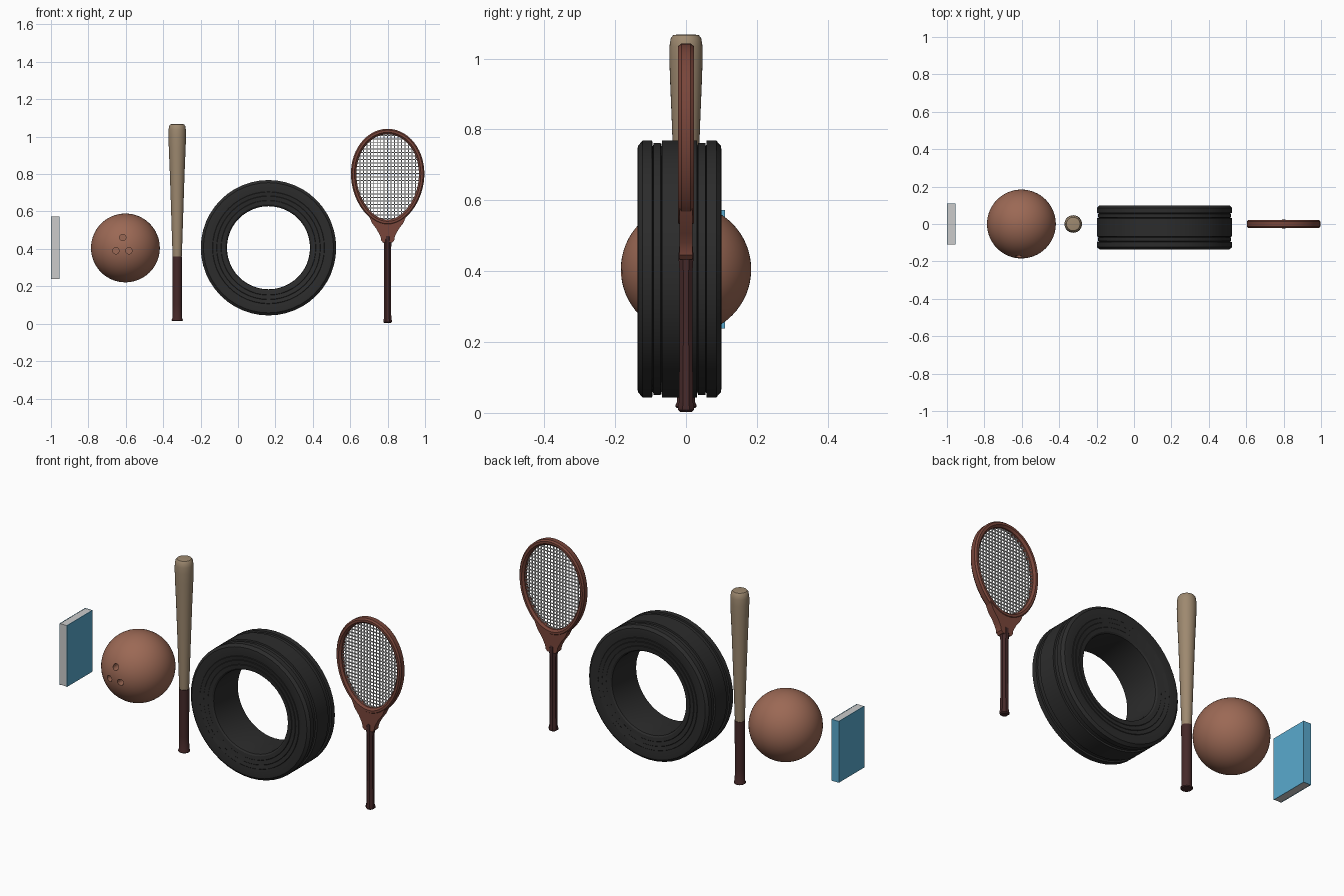
import bpy, bmesh, math
from math import sin, cos, pi, sqrt
from mathutils import Vector

if "Cube" in bpy.data.objects:
    bpy.data.objects.remove(bpy.data.objects["Cube"])


def mat(name, rgb):
    m = bpy.data.materials.new(name)
    m.diffuse_color = (*rgb, 1)
    m.use_nodes = True
    m.node_tree.nodes["Principled BSDF"].inputs["Base Color"].default_value = m.diffuse_color
    return m


BLUE = mat("book_blue", (0.10, 0.40, 0.62))
CLAY = mat("ball_brown", (0.33, 0.14, 0.09))
WOOD = mat("bat_wood", (0.34, 0.25, 0.16))
GRIP = mat("grip_dark", (0.06, 0.022, 0.022))
RUBBER = mat("rubber", (0.025, 0.025, 0.025))
RED = mat("racket_red", (0.19, 0.06, 0.042))


def finish(name, bm, material=None, smooth=None):
    bmesh.ops.recalc_face_normals(bm, faces=bm.faces)
    me = bpy.data.meshes.new(name)
    bm.to_mesh(me)
    bm.free()
    ob = bpy.data.objects.new(name, me)
    bpy.context.collection.objects.link(ob)
    if material:
        me.materials.append(material)
    if smooth:
        bpy.ops.object.select_all(action='DESELECT')
        ob.select_set(True)
        bpy.context.view_layer.objects.active = ob
        bpy.ops.object.shade_smooth_by_angle(angle=math.radians(smooth))
    return ob


def loft(bm, rings, close=False, caps=False):
    vs = [[bm.verts.new(p) for p in r] for r in rings]
    n, k = len(vs), len(vs[0])
    for i in range(n if close else n - 1):
        a, b = vs[i], vs[(i + 1) % n]
        for j in range(k):
            bm.faces.new((a[j], a[(j + 1) % k], b[(j + 1) % k], b[j]))
    if caps:
        bm.faces.new(vs[0])
        bm.faces.new(vs[-1])


def spin_z(name, profile, segs, x, material, smooth=40, phase=0, ysc=1):
    # solid of revolution about a vertical axis, profile = (radius, z)
    bm = bmesh.new()
    loft(bm, [[(x + r * cos(2 * pi * (i + phase) / segs),
                ysc * r * sin(2 * pi * (i + phase) / segs), z)
               for i in range(segs)] for r, z in profile], caps=True)
    return finish(name, bm, material, smooth)


def box(name, lo, hi, material=None):
    bm = bmesh.new()
    bmesh.ops.create_cube(bm, size=1)
    for v in bm.verts:
        v.co = Vector([(a + b) / 2 + c * (b - a) for a, b, c in zip(lo, hi, v.co)])
    return finish(name, bm, material)


# Book: two covers, spine and page block
Z0, Z1 = 0.238, 0.573
for side, x in (("left", -1.0), ("right", -0.958)):
    box(f"book_cover_{side}", (x, -0.11, Z0), (x + 0.003, 0.11, Z1), BLUE)
box("book_spine", (-0.997, 0.107, Z0), (-0.958, 0.11, Z1), BLUE)
box("book_pages", (-0.997, -0.109, Z0 + 0.001), (-0.958, 0.107, Z1 - 0.001))

# Bowling ball with three drilled finger holes
bm = bmesh.new()
bmesh.ops.create_uvsphere(bm, u_segments=64, v_segments=32, radius=0.184)
bmesh.ops.translate(bm, vec=(-0.602, 0, 0.405), verts=bm.verts)
ball = finish("bowling_ball", bm, CLAY, 40)
bm = bmesh.new()
for hx, hz in ((-0.616, 0.461), (-0.653, 0.39), (-0.583, 0.39)):
    loft(bm, [[(hx + 0.017 * cos(2 * pi * i / 20), y, hz + 0.017 * sin(2 * pi * i / 20))
               for i in range(20)] for y in (-0.25, -0.12)], caps=True)
cutter = finish("finger_hole_cutter", bm, CLAY)
cutter.hide_render = True
mod = ball.modifiers.new("holes", 'BOOLEAN')
mod.operation = 'DIFFERENCE'
mod.solver = 'EXACT'
mod.object = cutter
bpy.context.view_layer.objects.active = ball
bpy.ops.object.modifier_apply(modifier=mod.name)
bpy.data.objects.remove(cutter)

# Baseball bat: barrel and wrapped grip with knob
BX = -0.325
spin_z("bat_barrel", [(0.024, 0.355), (0.026, 0.40), (0.030, 0.52), (0.0345, 0.66),
                      (0.040, 0.82), (0.045, 0.94), (0.047, 1.0), (0.0465, 1.035),
                      (0.043, 1.057), (0.036, 1.066), (0.02, 1.068)], 32, BX, WOOD)
spin_z("bat_grip", [(0.026, 0.014), (0.030, 0.018), (0.030, 0.021), (0.0255, 0.03),
                    (0.0245, 0.10), (0.0255, 0.30), (0.0265, 0.358)], 32, BX, GRIP)

# Tyre: half profile (radius, distance from mid plane), mirrored then revolved
half = [(0.222, 0.085), (0.224, 0.104), (0.232, 0.110), (0.252, 0.113), (0.254, 0.111),
        (0.276, 0.115), (0.278, 0.113), (0.298, 0.117), (0.300, 0.115),
        (0.335, 0.1185), (0.348, 0.117), (0.362, 0.104), (0.362, 0.077),
        (0.345, 0.075), (0.355, 0.073), (0.355, 0.053), (0.345, 0.051), (0.362, 0.049)]
ring = half + [(r, -w) for r, w in reversed(half)]
TX, TY, TZ, N = 0.163, -0.0185, 0.406, 48
bm = bmesh.new()
loft(bm, [[(TX + r * cos(2 * pi * i / N), TY + w, TZ + r * sin(2 * pi * i / N))
           for r, w in ring] for i in range(N)], close=True)
finish("tyre", bm, RUBBER, 25)

# Racket head: egg-shaped hoop with a chamfered section
RX, RZ = 0.80, 0.785


def egg(t, grow):
    s = sin(t)
    return (RX + (0.167 + grow) * cos(t) * (1 + 0.07 * s - 0.03 * s * s),
            RZ + (0.228 + grow) * s)


section = [(0, -0.011), (0.005, -0.017), (0.010, -0.022), (0.022, -0.022), (0.029, -0.013)]
section += [(g, -y) for g, y in reversed(section)]
bm = bmesh.new()
rings = []
for i in range(56):
    t = 2 * pi * i / 56
    rings.append([(egg(t, g)[0], y, egg(t, g)[1]) for g, y in section])
loft(bm, rings, close=True)
finish("racket_hoop", bm, RED, 30)

# Racket throat: tapered wedge lofted between outline stations under the hoop
bm = bmesh.new()
arc = [egg(-pi / 2 + (k - 6) * 0.13, 0.012) for k in range(13)]
right = [(0.083, 0.537), (0.060, 0.507), (0.045, 0.48), (0.037, 0.462),
         (0.035, 0.445), (0.024, 0.433)]
outline = arc + [(RX + w, z) for w, z in right] + [(RX - w, z) for w, z in reversed(right)]
front = [bm.verts.new((x, -0.019, z)) for x, z in outline]
back = [bm.verts.new((x, 0.019, z)) for x, z in outline]
bm.faces.new(front)
bm.faces.new(back)
for i in range(len(outline)):
    j = (i + 1) % len(outline)
    bm.faces.new((front[i], front[j], back[j], back[i]))
finish("racket_throat", bm, RED, 30)

# Racket handle: octagonal, flared butt
spin_z("racket_handle", [(0.018, 0.003), (0.024, 0.008), (0.025, 0.016), (0.021, 0.032),
                         (0.020, 0.25), (0.020, 0.40), (0.023, 0.44), (0.021, 0.47)],
       8, RX, GRIP, 20, 0.5)

# Racket strings: thin square-section rods clipped to the hoop opening
pts = [egg(2 * pi * i / 400, 0.006) for i in range(400)]


def span(axis, value):
    hits = []
    for p, q in zip(pts, pts[1:] + pts[:1]):
        if (p[axis] - value) * (q[axis] - value) <= 0 and p[axis] != q[axis]:
            f = (value - p[axis]) / (q[axis] - p[axis])
            hits.append(p[1 - axis] + f * (q[1 - axis] - p[1 - axis]))
    return min(hits), max(hits)


bm = bmesh.new()
T, STEP = 0.0024, 0.0185
quad = [(-1, -1), (1, -1), (1, 1), (-1, 1)]
for k in range(-8, 9):
    x = RX + k * STEP
    lo, hi = span(0, x)
    loft(bm, [[(x + a * T, b * T - 0.001, z) for a, b in quad] for z in (lo, hi)], caps=True)
for k in range(-12, 13):
    z = RZ + k * STEP
    lo, hi = span(1, z)
    loft(bm, [[(x, a * T + 0.001, z + b * T) for a, b in quad] for x in (lo, hi)], caps=True)
finish("racket_strings", bm)
